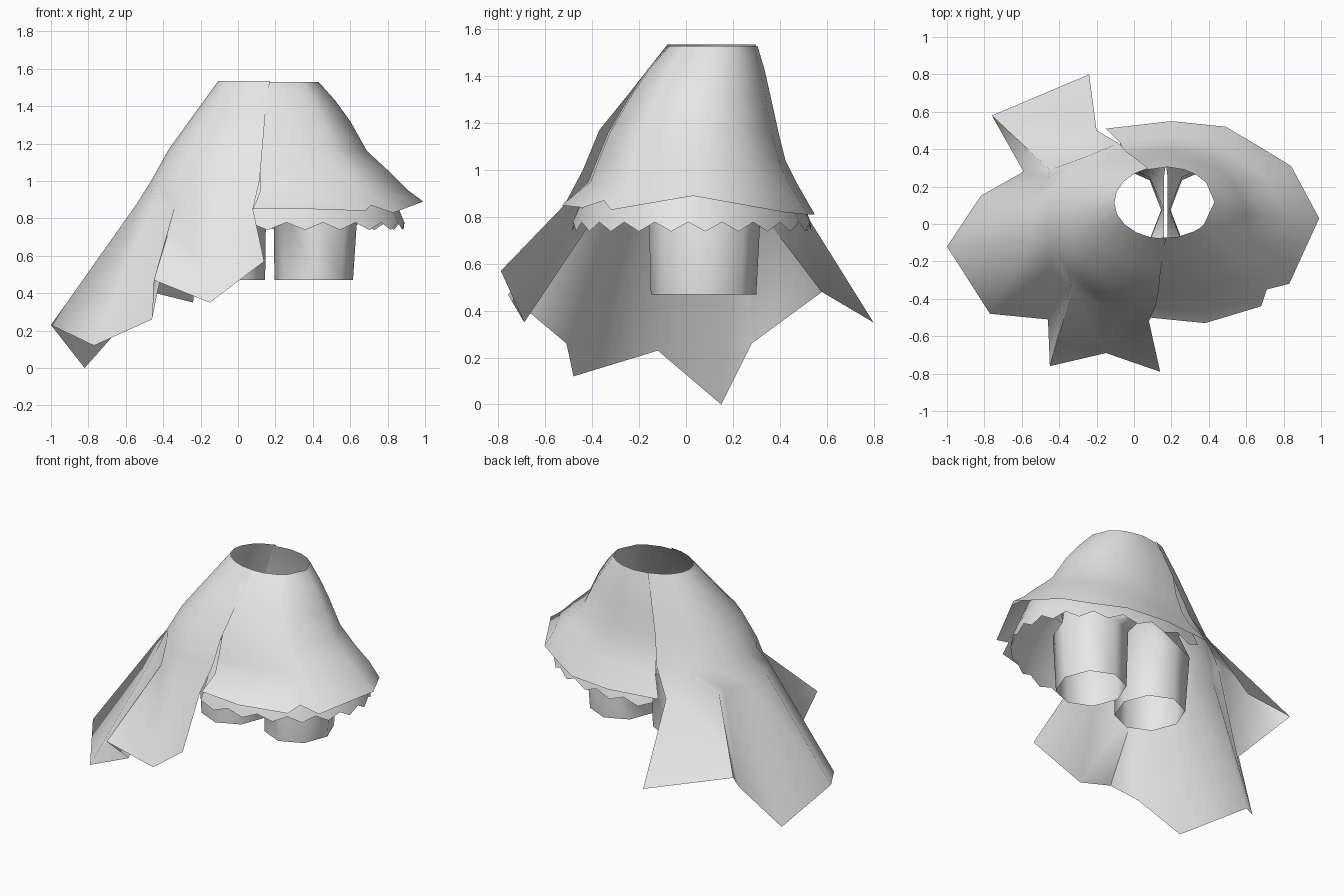
import bpy
import bmesh
import math

if "Cube" in bpy.data.objects:
    bpy.data.objects.remove(bpy.data.objects["Cube"])

cloth = bpy.data.materials.new("plain_grey")
cloth.diffuse_color = (0.8, 0.8, 0.8, 1)
cloth.use_nodes = True
cloth.node_tree.nodes["Principled BSDF"].inputs["Base Color"].default_value = cloth.diffuse_color


def oval(cx, cy, rx, ry, z, angles):
    """Points on a level oval at the given angles."""
    return [(cx + rx * math.cos(a), cy + ry * math.sin(a), z) for a in angles]


def loft(name, rings, closed=False, flip=False, skip=None):
    """Join rings (listed top to bottom) into one open sheet."""
    bm = bmesh.new()
    rows = [[bm.verts.new(p) for p in ring] for ring in rings]
    n = len(rows[0])
    for r in range(len(rows) - 1):
        for c in range(n if closed else n - 1):
            d = (c + 1) % n
            if skip and skip(r, c, d):
                continue
            quad = [rows[r][c], rows[r + 1][c], rows[r + 1][d], rows[r][d]]
            bm.faces.new(quad[::-1] if flip else quad)
    bmesh.ops.delete(bm, geom=[v for v in bm.verts if not v.link_faces], context='VERTS')
    mesh = bpy.data.meshes.new(name)
    bm.to_mesh(mesh)
    bm.free()
    mesh.materials.append(cloth)
    ob = bpy.data.objects.new(name, mesh)
    bpy.context.collection.objects.link(ob)
    bpy.ops.object.select_all(action='DESELECT')
    ob.select_set(True)
    bpy.context.view_layer.objects.active = ob
    bpy.ops.object.shade_smooth_by_angle(angle=math.radians(75))
    return ob


# Skirt: flared from the waist to an uneven hem, open on the cape side
hem = [(0.08, -0.5, 0.85), (0.38, -0.53, 0.85), (0.68, -0.44, 0.84), (0.71, -0.35, 0.87),
       (0.83, -0.32, 0.83), (0.99, 0.03, 0.89), (0.84, 0.31, 0.84), (0.66, 0.42, 0.82),
       (0.49, 0.52, 0.81), (0.2, 0.55, 0.81), (-0.15, 0.51, 0.82)]
turn = [math.atan2((y - 0.02) / 0.53, (x - 0.17) / 0.82) for x, y, z in hem]
loft("skirt", [
    oval(0.17, 0.115, 0.26, 0.19, 1.53, turn),
    oval(0.16, 0.085, 0.36, 0.25, 1.43, turn),
    oval(0.15, 0.06, 0.45, 0.30, 1.32, turn),
    oval(0.17, 0.03, 0.52, 0.365, 1.16, turn),
    oval(0.19, 0.02, 0.63, 0.405, 1.04, turn),
    oval(0.20, 0.025, 0.71, 0.445, 0.95, turn),
    hem])

# Petticoat: follows the skirt inside, ending in a shallow zigzag frill
count = 27
sweep = [math.radians(-100 + 213 * i / (count - 1)) for i in range(count)]
frill = [(x, y, z + (0.04 if i % 2 == 0 else 0))
         for i, (x, y, z) in enumerate(oval(0.18, 0.025, 0.71, 0.51, 0.738, sweep))]
loft("petticoat", [
    oval(0.17, 0.025, 0.50, 0.35, 1.14, sweep),
    oval(0.18, 0.02, 0.62, 0.40, 1.0, sweep),
    oval(0.18, 0.025, 0.68, 0.48, 0.85, sweep),
    frill])

# Cape: draped over the left side, with two hanging folds and a pointed hem
drape = [math.radians(-90 - 160 * i / 9) for i in range(10)]
knee = [(0.08, -0.52, 0.85), (-0.1, -0.47, 0.85), (-0.33, -0.35, 0.86), (-0.34, -0.33, 0.86),
        (-0.45, -0.24, 0.87), (-0.54, -0.08, 0.88), (-0.54, 0.1, 0.87), (-0.46, 0.25, 0.86),
        (-0.45, 0.29, 0.86), (-0.2, 0.5, 0.83)]
points = [(0.14, -0.79, 0.57), (-0.15, -0.69, 0.35), (-0.45, -0.76, 0.47), (-0.46, -0.51, 0.26),
          (-0.77, -0.48, 0.12), (-1.0, -0.12, 0.23), (-0.82, 0.15, 0.0), (-0.59, 0.28, 0.26),
          (-0.76, 0.58, 0.48), (-0.24, 0.8, 0.35)]
loft("cape", [
    oval(0.17, 0.115, 0.275, 0.195, 1.535, drape),
    oval(0.145, 0.07, 0.385, 0.295, 1.35, drape),
    oval(0.13, 0.02, 0.50, 0.39, 1.17, drape),
    oval(0.115, 0.01, 0.58, 0.45, 1.0, drape),
    knee, points], flip=True)

# Shorts: two open leg tubes joined at the crotch, with a low hip band
around = [math.radians(45 * k) for k in range(8)]
outer = [math.cos(a) > -0.01 for a in around]
for side, label in ((1, "right"), (-1, "left")):
    mid = 0.17 + side * 0.245
    hips = [(0.17 + (side * 0.45 * math.cos(a) if out else side * 0.01),
             0.08 + 0.24 * math.sin(a), 0.97) for a, out in zip(around, outer)]
    loft("shorts_" + label, [
        oval(0.17, 0.07, side * 0.46, 0.28, 1.12, around),
        hips,
        oval(mid, 0.08, side * 0.225, 0.24, 0.85, around),
        oval(mid - side * 0.01, 0.075, side * 0.21, 0.225, 0.47, around)],
        closed=True, flip=side < 0,
        skip=lambda r, c, d: r == 0 and not (outer[c] and outer[d]))
